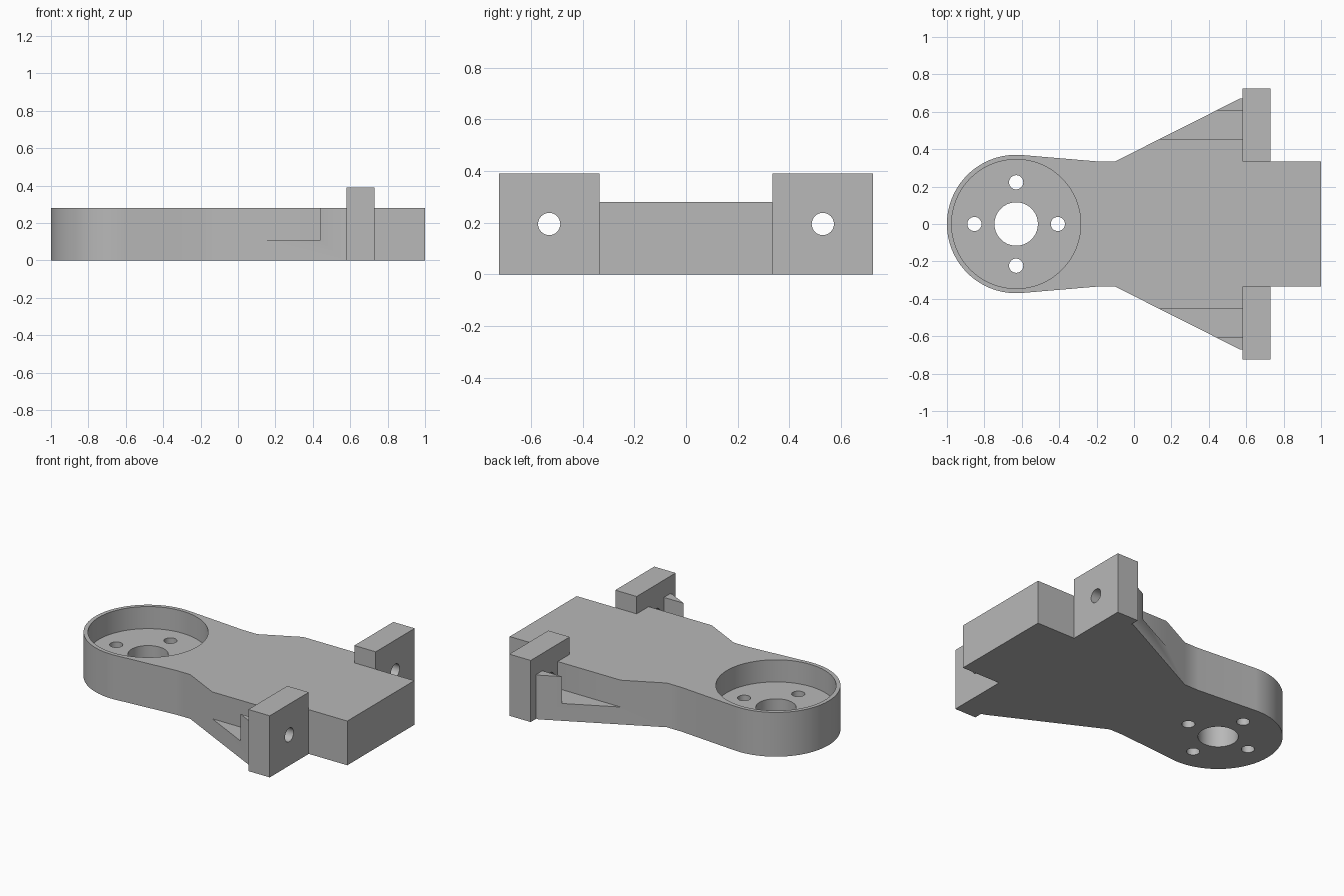
import bpy, bmesh
from math import cos, sin, radians

cube = bpy.data.objects.get("Cube")
if cube:
    bpy.data.objects.remove(cube, do_unlink=True)

grey = bpy.data.materials.new("plain grey")
grey.use_nodes = True
colour = (0.48, 0.48, 0.48, 1)
grey.diffuse_color = colour
grey.node_tree.nodes["Principled BSDF"].inputs["Base Color"].default_value = colour

HUB_X, HUB_R = -0.63, 0.37
PLATE_H, BLOCK_H = 0.28, 0.39
BOLT_Y, BOLT_Z = 0.53, 0.195


def prism(name, outline, z0, z1):
    """Extrude a closed xy outline from z0 to z1."""
    bm = bmesh.new()
    base = bm.faces.new([bm.verts.new((x, y, z0)) for x, y in outline])
    top = bmesh.ops.extrude_face_region(bm, geom=[base])["geom"]
    verts = [v for v in top if isinstance(v, bmesh.types.BMVert)]
    bmesh.ops.translate(bm, verts=verts, vec=(0, 0, z1 - z0))
    bmesh.ops.recalc_face_normals(bm, faces=bm.faces)
    mesh = bpy.data.meshes.new(name)
    bm.to_mesh(mesh)
    bm.free()
    mesh.materials.append(grey)
    obj = bpy.data.objects.new(name, mesh)
    bpy.context.collection.objects.link(obj)
    return obj


def box(name, x0, x1, y0, y1, z0, z1):
    return prism(name, [(x0, y0), (x1, y0), (x1, y1), (x0, y1)], z0, z1)


def cylinder(radius, centre, depth, rotation=(0, 0, 0), sides=64):
    bpy.ops.mesh.primitive_cylinder_add(vertices=sides, radius=radius, depth=depth,
                                        location=centre, rotation=rotation)
    obj = bpy.context.object
    obj.data.materials.append(grey)
    return obj


def cut(target, cutter):
    """Subtract the cutter and discard it."""
    bpy.context.view_layer.update()
    mod = target.modifiers.new("cut", "BOOLEAN")
    mod.operation = "DIFFERENCE"
    mod.solver = "EXACT"
    mod.object = cutter
    bpy.context.view_layer.objects.active = target
    bpy.ops.object.modifier_apply(modifier=mod.name)
    bpy.data.objects.remove(cutter, do_unlink=True)


# Arm plate: round hub, narrow waist, flared wings and a square tail
half = [(1, 0.335), (0.58, 0.335), (0.58, 0.67), (0.565, 0.67), (-0.1, 0.335), (-0.2, 0.335)]
arc = [(HUB_X + HUB_R * cos(radians(a)), HUB_R * sin(radians(a))) for a in range(85, 276, 2)]
arm = prism("arm_plate", half + arc + [(x, -y) for x, y in reversed(half)], 0, PLATE_H)

# Hub recess, centre bore and four screw holes
cut(arm, cylinder(0.345, (HUB_X, 0, 0.34), 0.4, sides=96))
cut(arm, cylinder(0.116, (HUB_X, 0, 0.1), 0.4))
for dx, dy in ((1, 0), (-1, 0), (0, 1), (0, -1)):
    cut(arm, cylinder(0.038, (HUB_X + 0.223 * dx, 0.223 * dy, 0.1), 0.4, sides=32))

# Bolt channels in the wings, and drilled end blocks
blocks = []
for side, name in ((1, "left"), (-1, "right")):
    y0, y1 = sorted((side * 0.455, side * 0.608))
    cut(arm, box("channel_cutter", 0, 0.7, y0, y1, 0.11, 0.5))
    y0, y1 = sorted((side * 0.335, side * 0.725))
    block = box(name + "_mount_block", 0.58, 0.73, y0, y1, 0, BLOCK_H)
    cut(block, cylinder(0.043, (0.655, side * BOLT_Y, BOLT_Z), 0.4, (0, radians(90), 0), 32))
    blocks.append(block)

# Smooth the round walls and keep the edges crisp
bpy.ops.object.select_all(action="DESELECT")
for obj in [arm] + blocks:
    obj.select_set(True)
bpy.context.view_layer.objects.active = arm
bpy.ops.object.shade_smooth_by_angle(angle=radians(30))
